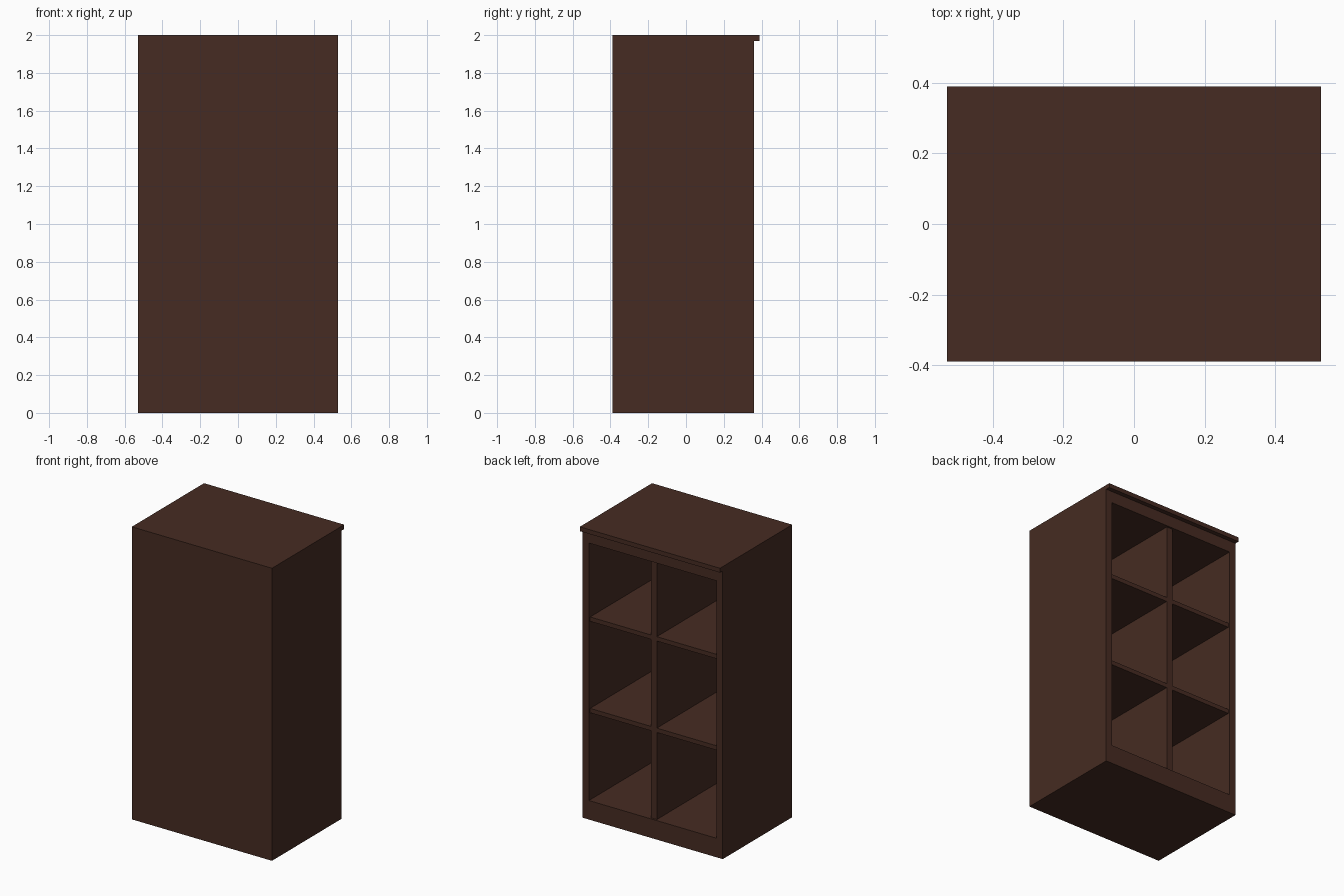
import bpy
import bmesh

if "Cube" in bpy.data.objects:
    bpy.data.objects.remove(bpy.data.objects["Cube"])

wood = bpy.data.materials.new("dark_brown_wood")
wood.diffuse_color = (0.061, 0.0242, 0.016, 1.0)
wood.use_nodes = True
wood.node_tree.nodes["Principled BSDF"].inputs["Base Color"].default_value = wood.diffuse_color


def box(name, x, y, z):
    """Box spanning the given (min, max) ranges."""
    mesh = bpy.data.meshes.new(name)
    bm = bmesh.new()
    bmesh.ops.create_cube(bm, size=1.0)
    for v in bm.verts:
        v.co = [lo + (c + 0.5) * (hi - lo) for c, (lo, hi) in zip(v.co, (x, y, z))]
    bm.to_mesh(mesh)
    bm.free()
    mesh.materials.append(wood)
    obj = bpy.data.objects.new(name, mesh)
    bpy.context.collection.objects.link(obj)
    return obj


W = 0.53                      # half width
FRONT, OPEN = -0.39, 0.36     # closed face and open face
PANEL = -0.36                 # inner side of the closed panel
INNER = 0.482                 # inner side of the side walls
FLOOR, CEIL, LID = 0.13, 1.89, 1.97
RECESS = OPEN - 0.013         # shelves sit slightly behind the frame

# Outer case
box("closed_panel", (-W, W), (FRONT, PANEL), (0, LID))
for side, s in (("left", -1), ("right", 1)):
    box(side + "_side", tuple(sorted((s * INNER, s * W))), (PANEL, OPEN), (0, LID))
box("plinth", (-INNER, INNER), (PANEL, OPEN), (0, FLOOR))
box("upper_rail", (-INNER, INNER), (PANEL, OPEN), (CEIL, LID))

# Top board overhanging the open face
box("top_board", (-W, W), (FRONT, 0.39), (LID, 2.0))

# Inner divider and shelves
box("divider", (-0.0225, 0.0225), (PANEL, RECESS), (FLOOR, CEIL))
for side, s in (("left", -1), ("right", 1)):
    for i, z in enumerate((0.725, 1.35)):
        box(f"{side}_shelf_{i + 1}", tuple(sorted((s * 0.0225, s * INNER))),
            (PANEL, RECESS), (z, z + 0.03))
